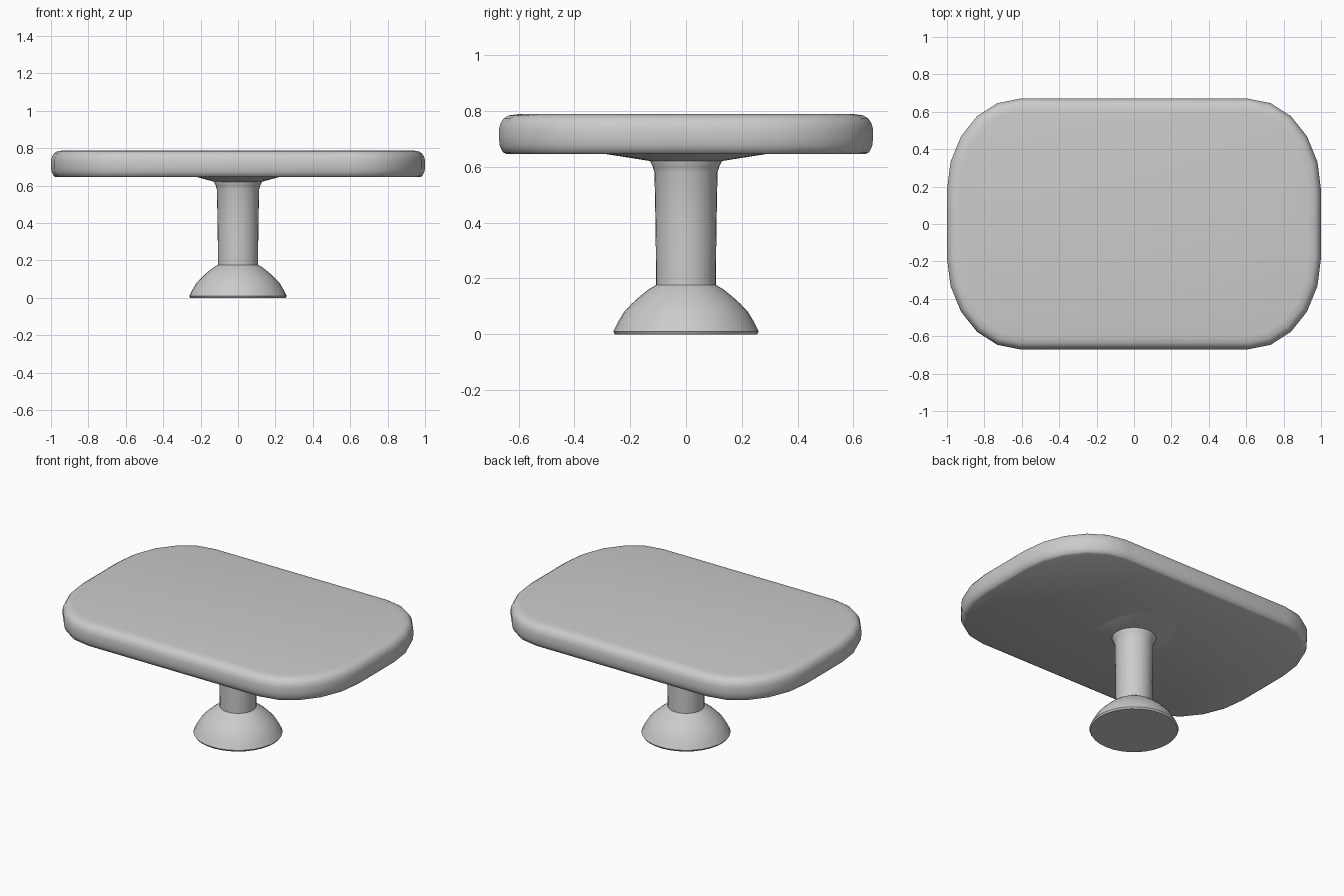
import bpy, bmesh
from math import sin, cos, pi, radians

if "Cube" in bpy.data.objects:
    bpy.data.objects.remove(bpy.data.objects["Cube"])


def loft(name, rings, angle):
    """Skin closed rings of equal point count and cap both ends."""
    bm = bmesh.new()
    loops = [[bm.verts.new(p) for p in ring] for ring in rings]
    for a, b in zip(loops, loops[1:]):
        for i in range(len(a)):
            j = (i + 1) % len(a)
            bm.faces.new((a[i], a[j], b[j], b[i]))
    bm.faces.new(loops[0][::-1])
    bm.faces.new(loops[-1])
    bmesh.ops.recalc_face_normals(bm, faces=bm.faces)
    mesh = bpy.data.meshes.new(name)
    bm.to_mesh(mesh)
    bm.free()
    obj = bpy.data.objects.new(name, mesh)
    bpy.context.collection.objects.link(obj)
    bpy.context.view_layer.objects.active = obj
    obj.select_set(True)
    bpy.ops.object.shade_smooth_by_angle(angle=radians(angle))
    obj.select_set(False)
    return obj


def outline(inset, z):
    """Rounded rectangle with elliptical corners of five segments."""
    ring = []
    for q, (sx, sy) in enumerate([(1, 1), (-1, 1), (-1, -1), (1, -1)]):
        for k in range(6):
            a = q * pi / 2 + k * pi / 10
            ring.append((sx * 0.61 + (0.39 - inset) * cos(a),
                         sy * 0.18 + (0.49 - inset) * sin(a), z))
    return ring


def ellipse(rx, ry, z, n=32):
    return [(rx * cos(2 * pi * i / n), ry * sin(2 * pi * i / n), z) for i in range(n)]


# Table top with softly rounded rim
rim = [(0.028, 0.645), (0.014, 0.652), (0.003, 0.675), (0, 0.70), (0, 0.735),
       (0.006, 0.757), (0.018, 0.774), (0.035, 0.784), (0.07, 0.789)]
loft("table_top", [outline(i, z) for i, z in rim], 40)

# Shallow flare under the top
loft("under_flare", [ellipse(0.125, 0.125, 0.62), ellipse(0.22, 0.29, 0.646),
                     ellipse(0.22, 0.29, 0.66)], 30)

# Pedestal: domed foot, column and collar
foot = [(0.255, 0), (0.261, 0.01), (0.246, 0.04), (0.222, 0.08), (0.195, 0.109),
        (0.165, 0.136), (0.135, 0.16), (0.107, 0.177)]
column = [(0.107, 0.177), (0.109, 0.38), (0.113, 0.58), (0.119, 0.60), (0.13, 0.622), (0.13, 0.65)]
loft("pedestal", [ellipse(r, r, z) for r, z in foot + column[1:]], 35)
